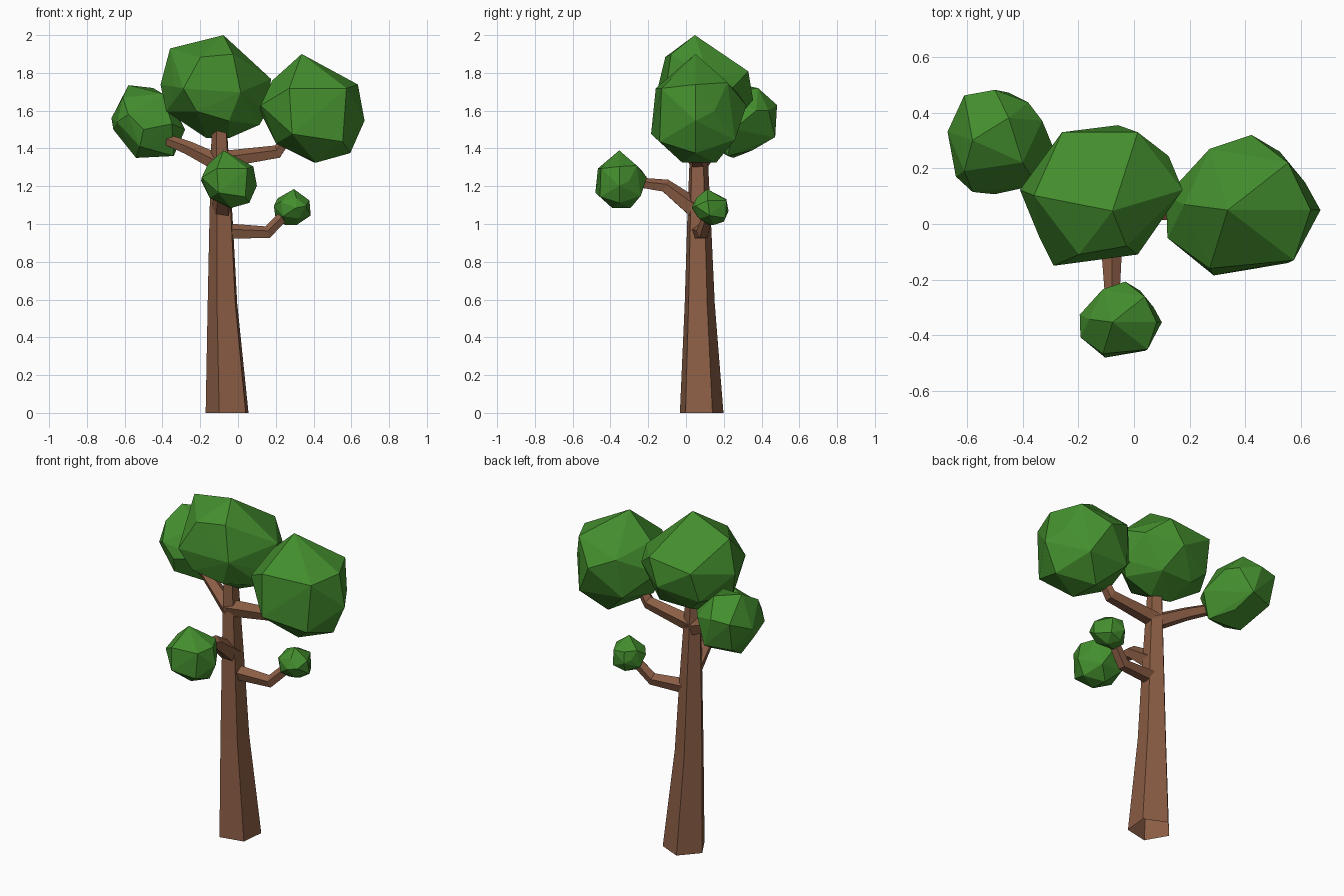
import bpy, bmesh, math
from mathutils import Vector, Euler


def material(name, rgb):
    m = bpy.data.materials.new(name)
    m.diffuse_color = (*rgb, 1)
    return m


BARK = material("bark brown", (0.26, 0.112, 0.06))
LEAF = material("leaf green", (0.057, 0.27, 0.027))


def finish(name, bm, mat):
    bmesh.ops.recalc_face_normals(bm, faces=bm.faces)
    me = bpy.data.meshes.new(name)
    bm.to_mesh(me)
    bm.free()
    me.materials.append(mat)
    ob = bpy.data.objects.new(name, me)
    bpy.context.collection.objects.link(ob)
    return ob


def tube(name, path, radii, sides, start, up=None):
    """Open faceted tube along a path; up=None keeps every ring horizontal."""
    bm = bmesh.new()
    pts = [Vector(p) for p in path]
    rings = []
    for i, (p, r) in enumerate(zip(pts, radii)):
        if up is None:
            u, v = Vector((1, 0, 0)), Vector((0, 1, 0))
        else:
            t = (pts[min(i + 1, len(pts) - 1)] - pts[max(i - 1, 0)]).normalized()
            u = t.cross(Vector(up)).normalized()
            v = u.cross(t)
        angles = [math.radians(start) + k * math.tau / sides for k in range(sides)]
        rings.append([bm.verts.new(p + r * (math.cos(a) * u + math.sin(a) * v)) for a in angles])
    for a, b in zip(rings, rings[1:]):
        for k in range(sides):
            j = (k + 1) % sides
            bm.faces.new((a[k], a[j], b[j], b[k]))
    return finish(name, bm, BARK)


# Rough faceted clumps, described by their corner points
CLUMP = [(.335, .05, 1.9), (.63, .05, 1.74), (.665, .05, 1.55), (.61, .15, 1.6),
         (.42, .32, 1.63), (.27, .27, 1.7), (.18, .07, 1.76), (.12, -.05, 1.63),
         (.27, -.16, 1.72), (.57, -.13, 1.72), (.285, -.185, 1.48), (.55, -.14, 1.44),
         (.41, -.02, 1.33), (.59, .05, 1.38), (.2, .02, 1.43), (.4, .16, 1.33),
         (.25, .24, 1.47), (.52, .26, 1.45), (.55, .22, 1.75), (.115, .1, 1.6)]
TOP = [(-.08, .045, 2), (-.36, .1, 1.93), (-.2, -.11, 1.885), (-.03, -.08, 1.9),
       (.17, .12, 1.77), (.15, .1, 1.6), (.12, .24, 1.72), (.01, .325, 1.81),
       (-.06, .35, 1.66), (-.26, .325, 1.78), (-.28, .27, 1.6), (-.41, .12, 1.74),
       (-.38, .1, 1.6), (-.34, -.05, 1.73), (-.29, -.15, 1.72), (.01, -.11, 1.7),
       (-.22, -.12, 1.6), (.11, .06, 1.53), (-.05, .08, 1.46), (-.17, .1, 1.46),
       (-.05, -.08, 1.55), (0, .24, 1.53), (-.2, .24, 1.53)]
BACK = [(-.58, .3, 1.735), (-.45, .38, 1.72), (-.4, .22, 1.69), (-.61, .19, 1.67),
        (-.28, .25, 1.5), (-.33, .37, 1.6), (-.34, .22, 1.36), (-.54, .25, 1.35),
        (-.66, .3, 1.5), (-.67, .33, 1.56), (-.64, .17, 1.54), (-.58, .115, 1.58),
        (-.5, .107, 1.5), (-.35, .14, 1.53), (-.5, .48, 1.63), (-.61, .46, 1.62),
        (-.38, .435, 1.6), (-.45, .47, 1.46), (-.6, .42, 1.45), (-.42, .35, 1.39),
        (-.52, .14, 1.41)]


def foliage(name, shape, lo, hi, turn=0):
    rot = Euler((0, 0, math.radians(turn))).to_matrix()
    pts = [rot @ Vector(p) for p in shape]
    mn = [min(p[i] for p in pts) for i in range(3)]
    mx = [max(p[i] for p in pts) for i in range(3)]
    bm = bmesh.new()
    for p in pts:
        bm.verts.new([lo[i] + (p[i] - mn[i]) / (mx[i] - mn[i]) * (hi[i] - lo[i]) for i in range(3)])
    bmesh.ops.convex_hull(bm, input=bm.verts[:])
    loose = [v for v in bm.verts if not v.link_faces]
    bmesh.ops.delete(bm, geom=loose, context='VERTS')
    return finish(name, bm, LEAF)


# Trunk: five-sided, tapering
tube("trunk", [(-.05, .079, 0), (-.077, .07, .58), (-.086, .067, 1.05), (-.097, .065, 1.54)],
     [.122, .084, .065, .042], 5, 246)

# Branches
Z = (0, 0, 1)
tube("lower_right_branch", [(-.08, .07, .96), (.155, .09, .953), (.27, .125, 1.07)],
     [.045, .036, .03], 5, 90, Z)
tube("front_branch", [(-.085, .06, 1.07), (-.08, -.11, 1.2), (-.078, -.27, 1.22)],
     [.058, .038, .027], 5, 90, Z)
tube("upper_right_branch", [(-.1, .065, 1.335), (.21, .05, 1.38), (.27, .05, 1.47)],
     [.05, .038, .03], 5, 90, Z)
tube("upper_left_branch", [(-.08, .06, 1.31), (-.26, .14, 1.4), (-.40, .21, 1.455)],
     [.05, .038, .03], 5, 90, Z)

# Foliage clumps
foliage("right_foliage", CLUMP, (.115, -.185, 1.325), (.67, .32, 1.9))
foliage("top_foliage", TOP, (-.41, -.15, 1.455), (.175, .355, 2.0))
foliage("back_left_foliage", BACK, (-.67, .107, 1.35), (-.28, .482, 1.735))
foliage("front_foliage", CLUMP, (-.195, -.48, 1.085), (.1, -.207, 1.39))
foliage("small_right_foliage", CLUMP, (.19, .03, .995), (.385, .225, 1.185), 110)
